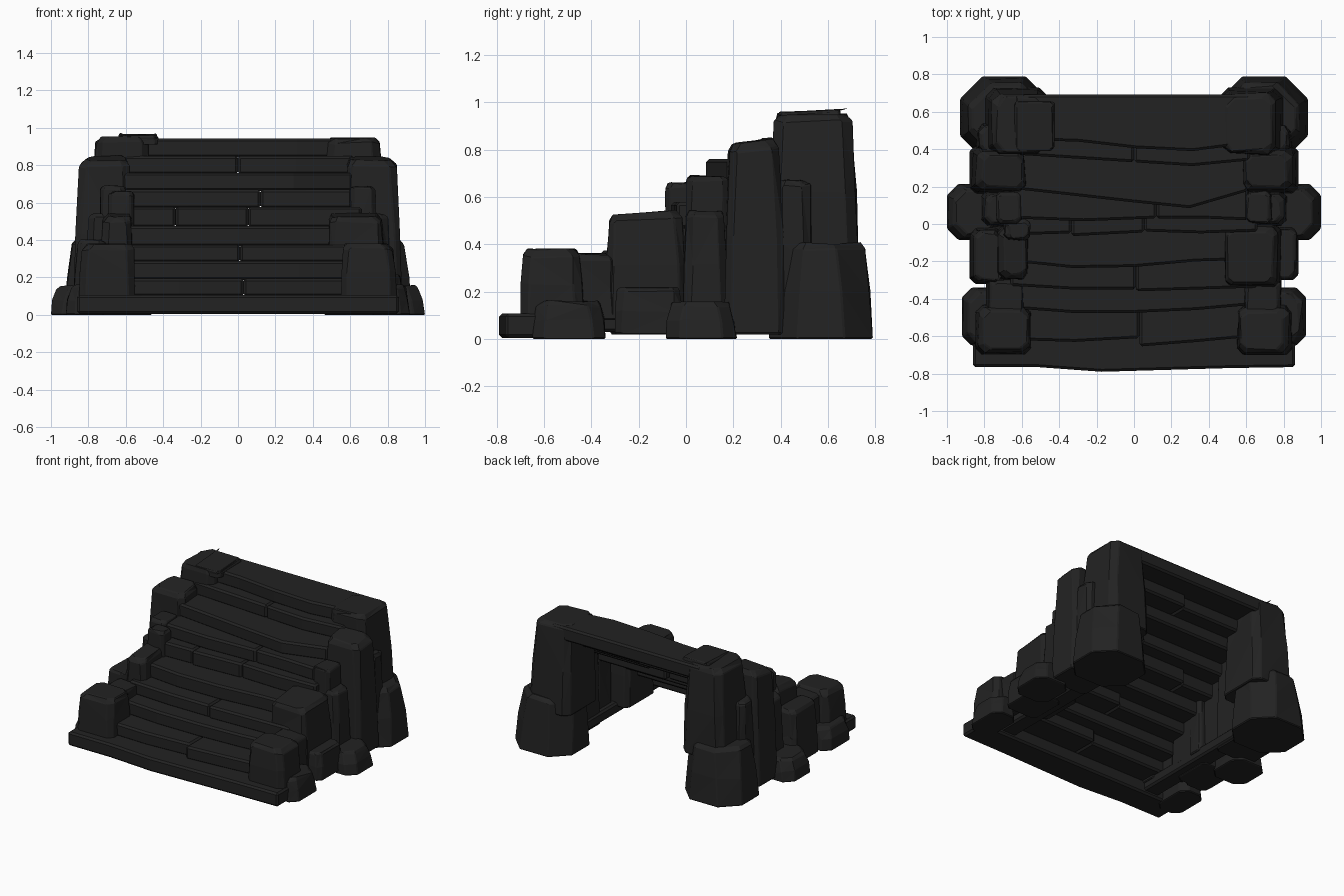
import bpy, bmesh, random
from math import radians

random.seed(7)
if "Cube" in bpy.data.objects:
    bpy.data.objects.remove(bpy.data.objects["Cube"], do_unlink=True)

stone = bpy.data.materials.new("dark_stone")
stone.use_nodes = True
stone.diffuse_color = (0.016, 0.016, 0.016, 1)
stone.node_tree.nodes["Principled BSDF"].inputs["Base Color"].default_value = stone.diffuse_color


def finish(name, bm, bevel):
    bmesh.ops.recalc_face_normals(bm, faces=bm.faces)
    mesh = bpy.data.meshes.new(name)
    bm.to_mesh(mesh)
    bm.free()
    mesh.materials.append(stone)
    obj = bpy.data.objects.new(name, mesh)
    bpy.context.collection.objects.link(obj)
    mod = obj.modifiers.new("worn_edges", 'BEVEL')
    mod.width = bevel
    mod.segments = 1
    mod.limit_method = 'ANGLE'
    mod.angle_limit = radians(40)


def loft(bm, rings):
    for a, b in zip(rings, rings[1:]):
        n = len(a)
        for i in range(n):
            bm.faces.new((a[i], a[(i + 1) % n], b[(i + 1) % n], b[i]))
    bm.faces.new(rings[0][::-1])
    bm.faces.new(rings[-1])


def rock(name, x0, x1, y0, y1, z0, z1, taper=0.03, crown=0.03, corner=0.03, tilt=0.0):
    """Rough block with clipped corners and a chamfered crown; x0 is the inner side.
    Tilt lowers the front of the crown."""
    bm = bmesh.new()
    sx = 1 if x1 > x0 else -1
    d = corner * sx
    h = z1 - z0
    rings = []
    for z, inset, lean in ((z0, 0, 0), (z0 + h * 0.5, taper * 0.4, 0),
                           (z1 - crown, taper, tilt), (z1, taper + crown, tilt)):
        a, b = x0 + sx * inset * 0.4, x1 - sx * inset
        p, q = y0 + inset * 0.6, y1 - inset * 0.8
        outline = [(a + d, p), (b - d, p), (b, p + corner), (b, q - corner),
                   (b - d, q), (a + d, q), (a, q - corner), (a, p + corner)]
        j = 0 if z == z0 else 0.006
        rings.append([bm.verts.new((x + random.uniform(-j, j), y + random.uniform(-j, j),
                                    z + random.uniform(-j, j) - lean * (q - y) / (q - p)))
                      for x, y in outline])
    loft(bm, rings)
    bmesh.ops.triangulate(bm, faces=[f for f in bm.faces if len(f.verts) == 4])
    finish(name, bm, 0.006)


def plank(name, x0, x1, fronts, back, bottom, top):
    """Slab whose front edge follows evenly spaced y values."""
    bm = bmesh.new()
    n = len(fronts) - 1
    outline = [(x0 + (x1 - x0) * i / n, y) for i, y in enumerate(fronts)]
    outline += [(x1, back), (x0, back)]
    rings = [[bm.verts.new((x, y, z)) for x, y in outline] for z in (bottom, top)]
    loft(bm, rings)
    finish(name, bm, 0.013)


# Treads: top height, back edge, then slabs as (x0, x1, front edge values)
treads = [
    (0.107, -0.56, [(-0.86, 0.86, (-0.765, -0.765, -0.79, -0.78, -0.77, -0.765))]),
    (0.195, -0.40, [(-0.66, 0.03, (-0.62, -0.63, -0.61)), (0.03, 0.66, (-0.655, -0.63, -0.60))]),
    (0.288, -0.28, [(-0.66, 0.66, (-0.45, -0.475, -0.475, -0.46, -0.43))]),
    (0.375, -0.15, [(-0.66, 0.01, (-0.33, -0.35, -0.35)), (0.01, 0.66, (-0.36, -0.35, -0.34))]),
    (0.475, -0.01, [(-0.66, 0.66, (-0.20, -0.235, -0.23, -0.20, -0.19))]),
    (0.578, 0.10, [(-0.66, -0.335, (-0.06, -0.05)), (-0.335, 0.055, (-0.065, -0.045)),
                   (0.055, 0.66, (-0.04, -0.05, -0.04))]),
    (0.67, 0.23, [(-0.66, 0.12, (0.03, 0.015, 0.03)), (0.12, 0.61, (0.03, 0.03, 0.02))]),
    (0.76, 0.40, [(-0.64, 0.61, (0.187, 0.152, 0.117, 0.085, 0.176))]),
    (0.85, 0.51, [(-0.62, 0.00, (0.37, 0.35, 0.33)), (0.0, 0.62, (0.33, 0.31, 0.34))]),
    (0.943, 0.692, [(-0.60, 0.62, (0.45, 0.44, 0.405, 0.39, 0.43))]),
]
below = 0.005
for i, (top, back, slabs) in enumerate(treads, 1):
    for k, (x0, x1, fronts) in enumerate(slabs, 1):
        # Split treads have slabs of uneven depth
        plank(f"tread_{i}_slab_{k}", x0, x1, fronts, back + 0.03 * (k - 1), below, top)
    below = top - 0.008

# Flanking stones: inner x, outer x, y range, bottom, top, taper, crown, corner, tilt
flank = {
    "front_post": (0.55, 0.85, -0.70, -0.43, 0.08, 0.38, 0.02, 0.03, 0.035),
    "front_filler": (0.59, 0.79, -0.49, -0.29, 0.08, 0.36, 0.01, 0.02, 0.02),
    "second_foot": (0.62, 0.88, -0.30, -0.01, 0.02, 0.22, 0.015, 0.015, 0.03),
    "middle_back_stone": (0.60, 0.745, 0.0, 0.18, 0.08, 0.69, 0.01, 0.015, 0.02),
    "middle_filler": (0.60, 0.82, -0.01, 0.18, 0.08, 0.54, 0.02, 0.02, 0.03),
    "third_post": (0.57, 0.88, 0.16, 0.42, 0.02, 0.85, 0.035, 0.035, 0.03, 0.025),
    "third_filler": (0.62, 0.85, 0.37, 0.54, 0.02, 0.67, 0.02, 0.02, 0.03),
    "back_post": (0.46, 0.80, 0.35, 0.73, 0.30, 0.95, 0.04, 0.03, 0.045),
    "back_foot": (0.46, 0.93, 0.35, 0.79, 0.0, 0.405, 0.045, 0.025, 0.12),
    "front_outer_rock": (0.72, 0.92, -0.65, -0.34, 0.0, 0.16, 0.025, 0.02, 0.05),
    "middle_outer_rock": (0.72, 1.0, -0.085, 0.215, 0.0, 0.155, 0.03, 0.02, 0.06),
}
for side, s in (("left", 1), ("right", -1)):
    for name, (a, b, *dims) in flank.items():
        rock(f"{side}_{name}", s * a, s * b, *dims)
    # Low kerb joining the flanking stones
    kerb = sorted((s * 0.56, s * 0.69))
    plank(f"{side}_kerb", kerb[0], kerb[1], (-0.60, -0.60), 0.45, 0.03, 0.11)

# Stones that differ between the two sides
rock("left_second_post", 0.48, 0.79, -0.34, 0.0, 0.08, 0.545, 0.02, 0.03, 0.03, 0.02)
rock("right_second_post", -0.56, -0.74, -0.30, -0.01, 0.08, 0.545, 0.02, 0.03, 0.03, 0.02)
rock("right_second_outer_stone", -0.70, -0.88, -0.32, -0.02, 0.02, 0.40, 0.02, 0.02, 0.03)
rock("right_middle_post", -0.55, -0.70, -0.09, 0.03, 0.08, 0.66, 0.01, 0.02, 0.02)
rock("right_cap_stone", -0.43, -0.64, 0.39, 0.66, 0.91, 0.972, 0.005, 0.01, 0.015, 0.015)
